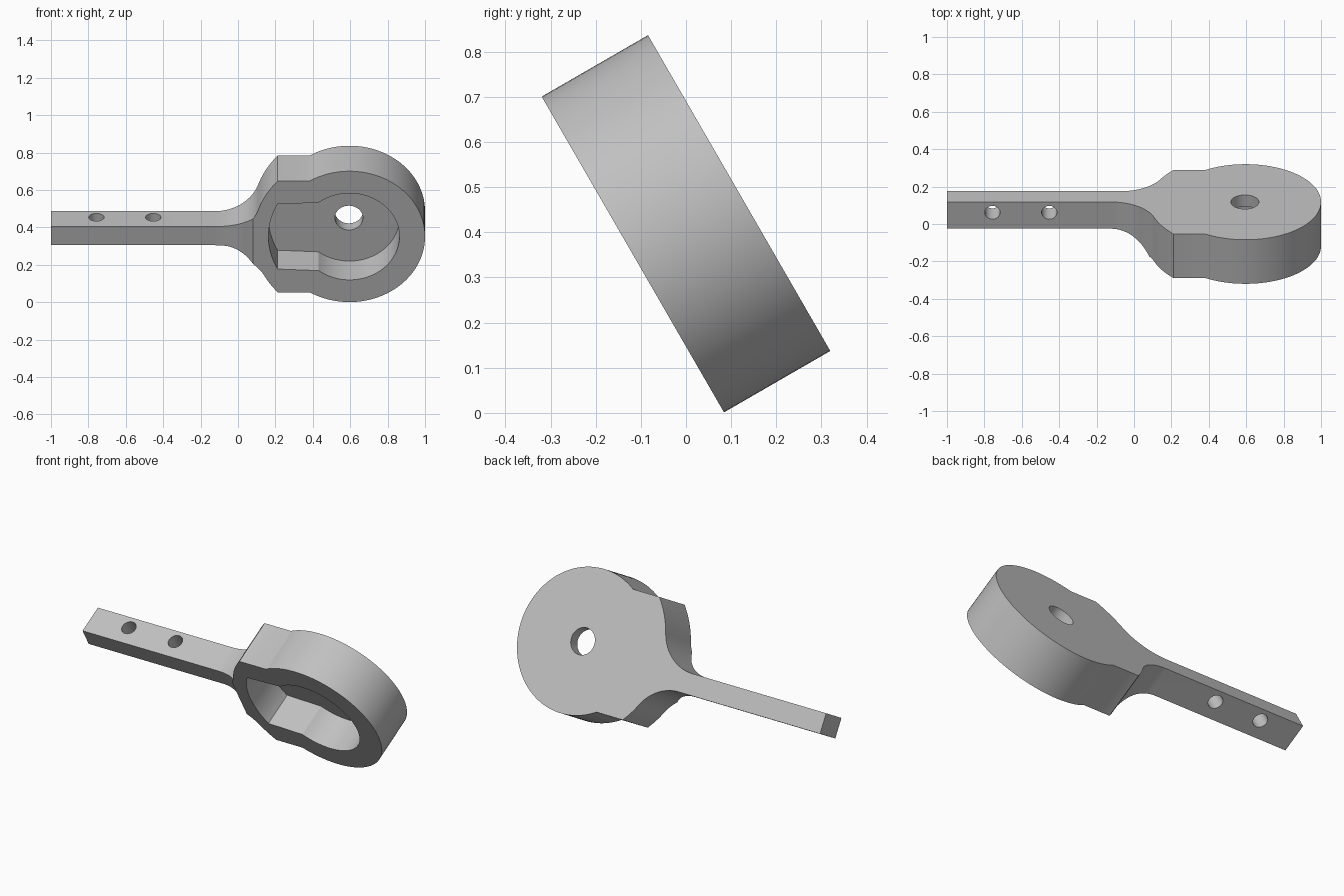
import bpy, bmesh
from math import sin, cos, pi, atan2, asin, sqrt, radians
from mathutils import Matrix

if "Cube" in bpy.data.objects:
    bpy.data.objects.remove(bpy.data.objects["Cube"])

HUB = 0.596           # x of the ring centre
HALF = 0.136          # half depth of the ring
FILLET = 0.245        # blend radius between arm and ring


def arc(cx, cy, r, a0, a1, n):
    return [(cx + r * cos(a0 + (a1 - a0) * i / n),
             cy + r * sin(a0 + (a1 - a0) * i / n)) for i in range(n + 1)]


def prism(name, pts, lo, hi, along_y=False):
    """Extrude an outline along local z, or along local y."""
    bm = bmesh.new()
    place = (lambda a, b, h: (a, h, b)) if along_y else (lambda a, b, h: (a, b, h))
    base = bm.faces.new([bm.verts.new(place(a, b, lo)) for a, b in pts])
    top = bmesh.ops.extrude_face_region(bm, geom=[base])["geom"]
    shift = (0, hi - lo, 0) if along_y else (0, 0, hi - lo)
    bmesh.ops.translate(bm, vec=shift, verts=[v for v in top if isinstance(v, bmesh.types.BMVert)])
    bmesh.ops.recalc_face_normals(bm, faces=bm.faces)
    mesh = bpy.data.meshes.new(name)
    bm.to_mesh(mesh)
    bm.free()
    obj = bpy.data.objects.new(name, mesh)
    bpy.context.collection.objects.link(obj)
    return obj


def lobe(r, shoulder_y, left_x):
    """Upper and lower shoulders plus the round end, from lower to upper."""
    a = pi - asin(shoulder_y / r)
    return [(left_x, -shoulder_y)] + arc(HUB, 0, r, -a, a, 72) + [(left_x, shoulder_y)]


# Outline of ring and arm: round end, shoulders, then blends into the arm
R_BACK = 0.515
ARM_TOP, ARM_LOW = 0.0, -0.115
outline = lobe(0.404, 0.344, 0.212)
corner = atan2(0.344, 0.212 - HUB)


def blend(line_y, side):
    """Fillet tangent to the arm edge and to the back arc of the ring."""
    cy = line_y + side * FILLET
    cx = HUB - sqrt((R_BACK + FILLET) ** 2 - cy * cy)
    toward = atan2(-cy, HUB - cx)
    return cx, cy, toward


cx, cy, toward = blend(ARM_TOP, 1)
touch = toward + pi
outline += arc(HUB, 0, R_BACK, corner, touch, 10)[1:]
outline += arc(cx, cy, FILLET, toward, -pi / 2, 20)[1:]
outline += [(-1, ARM_TOP), (-1, ARM_LOW)]
cx, cy, toward = blend(ARM_LOW, -1)
outline += arc(cx, cy, FILLET, pi / 2, toward, 20)
outline += arc(HUB, 0, R_BACK, toward - pi, -corner, 10)[1:-1]
body = prism("ring_with_arm", outline, -HALF, HALF)

# Cutter that thins the arm with a curved run-out at the ring
ARM_FACE = 0.029
drop = HALF - ARM_FACE
run = sqrt(FILLET ** 2 - (FILLET - drop) ** 2)
end = -asin((FILLET - drop) / FILLET)
thin = [(-1.1, ARM_FACE)] + arc(0.081 - run, ARM_FACE + FILLET, FILLET, -pi / 2, end, 20)
thin += [(0.081, 0.2), (-1.1, 0.2)]
cutters = [prism("arm_cutter", thin, -0.8, 0.8, along_y=True)]

# Cutter for the recess in the ring
a = atan2(0.2, 0.212 - HUB)
pocket = lobe(0.267, 0.21, 0.212)
pocket[0], pocket[-1] = (0.212, -0.2), (0.212, 0.2)
pocket += arc(HUB, 0, 0.433, a, 2 * pi - a, 24)[1:-1]
cutters.append(prism("recess_cutter", pocket, -0.065, 0.3))

# Cutters for the floor hole and the two arm holes
cutters.append(prism("floor_hole_cutter", arc(HUB - 0.003, 0, 0.075, 0, 2 * pi, 40)[:-1], -0.3, 0.1))
for x in (-0.757, -0.453):
    cutters.append(prism("arm_hole_cutter", arc(x, -0.071, 0.041, 0, 2 * pi, 32)[:-1],
                         -0.4, 0.3, along_y=True))

for c in cutters:
    mod = body.modifiers.new(c.name, "BOOLEAN")
    mod.operation, mod.solver, mod.object = "DIFFERENCE", "EXACT", c
    c.hide_render = True

# Bake the cuts and drop the cutters
bpy.context.view_layer.update()
graph = bpy.context.evaluated_depsgraph_get()
result = bpy.data.meshes.new_from_object(body.evaluated_get(graph))
body.modifiers.clear()
body.data = result
for c in cutters:
    bpy.data.objects.remove(c)

# Tilt the part and stand it on the ground
body.data.transform(Matrix.Translation((0, 0, 0.419)) @ Matrix.Rotation(radians(120), 4, "X"))

# Plain grey finish
grey = bpy.data.materials.new("light_grey")
grey.use_nodes = True
colour = (0.53, 0.53, 0.53, 1)
grey.diffuse_color = colour
grey.node_tree.nodes["Principled BSDF"].inputs["Base Color"].default_value = colour
body.data.materials.clear()
body.data.materials.append(grey)

bpy.ops.object.select_all(action="DESELECT")
body.select_set(True)
bpy.context.view_layer.objects.active = body
bpy.ops.object.shade_smooth_by_angle(angle=radians(30))
